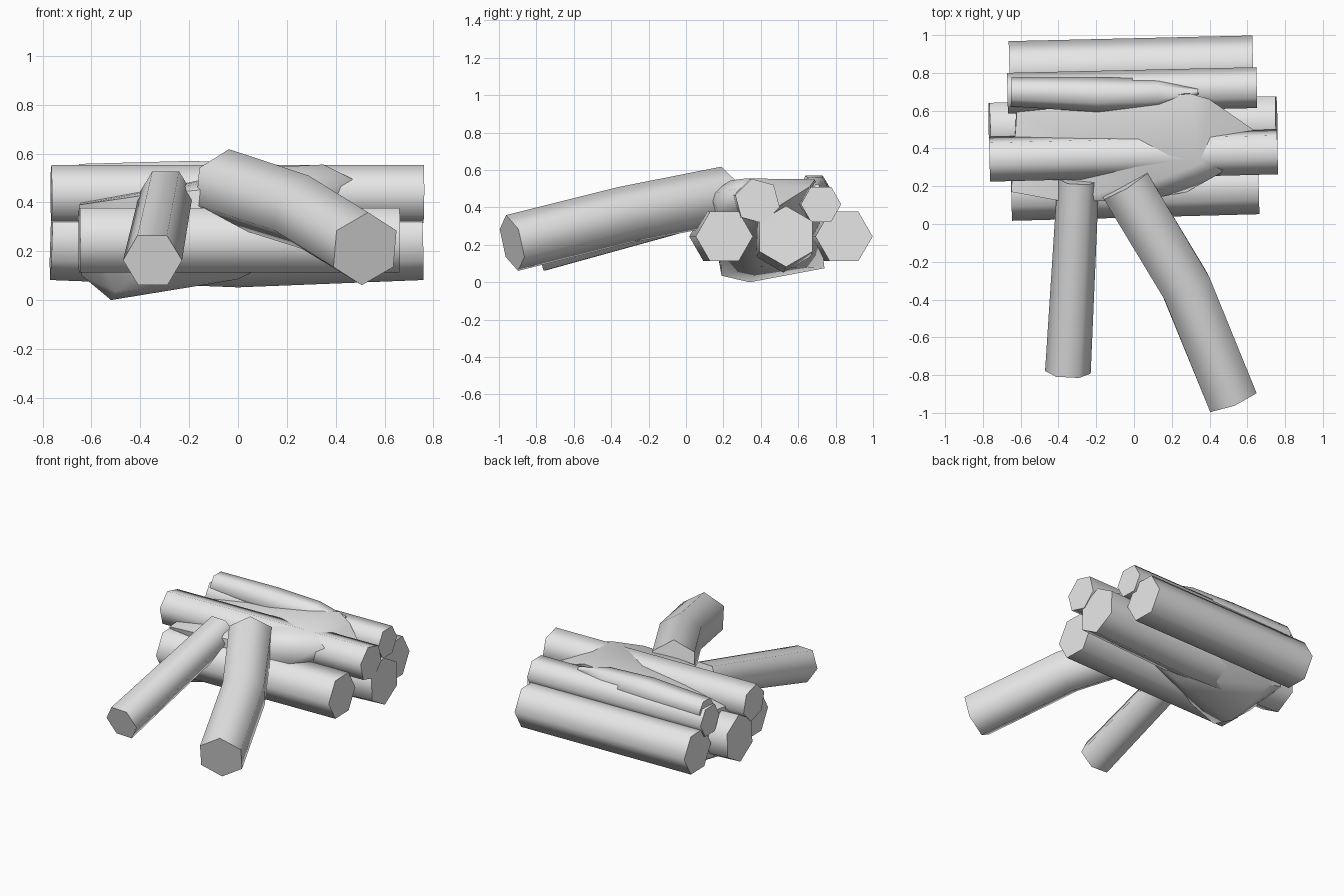
import bpy
import bmesh
from math import radians, cos, sin
from mathutils import Vector

default_cube = bpy.data.objects.get("Cube")
if default_cube:
    bpy.data.objects.remove(default_cube, do_unlink=True)

# One plain grey for every part
GREY = (0.8, 0.8, 0.8, 1.0)
wood = bpy.data.materials.new("plain_grey")
wood.use_nodes = True
wood.diffuse_color = GREY
wood.node_tree.nodes["Principled BSDF"].inputs["Base Color"].default_value = GREY


def finish(name, bm, angle):
    """Turn a bmesh into a shaded, coloured object."""
    bmesh.ops.recalc_face_normals(bm, faces=bm.faces)
    mesh = bpy.data.meshes.new(name)
    bm.to_mesh(mesh)
    bm.free()
    mesh.materials.append(wood)
    obj = bpy.data.objects.new(name, mesh)
    bpy.context.collection.objects.link(obj)
    bpy.ops.object.select_all(action="DESELECT")
    obj.select_set(True)
    bpy.context.view_layer.objects.active = obj
    bpy.ops.object.shade_smooth_by_angle(angle=radians(angle))
    return obj


def log(name, path, radii, roll=0, sides=6):
    """Six-sided log swept along a path, with one radius per point."""
    points = [Vector(p) for p in path]
    bm = bmesh.new()
    rings = []
    for i, centre in enumerate(points):
        before = points[max(i - 1, 0)]
        after = points[min(i + 1, len(points) - 1)]
        tangent = (after - before).normalized()
        side = tangent.cross(Vector((0, 0, 1))).normalized()
        up = side.cross(tangent)
        ring = []
        for k in range(sides):
            a = radians(roll + k * 360 / sides)
            ring.append(bm.verts.new(centre + radii[i] * (cos(a) * side + sin(a) * up)))
        rings.append(ring)
    for lower, upper in zip(rings, rings[1:]):
        for k in range(sides):
            n = (k + 1) % sides
            bm.faces.new((lower[k], lower[n], upper[n], upper[k]))
    bm.faces.new(rings[0])
    bm.faces.new(rings[-1])
    return finish(name, bm, 70)


# Bottom row of the pile
log("bottom_front_log", [(-0.65, 0.17, 0.245), (0.66, 0.205, 0.245)], (0.153, 0.153))
log("bottom_middle_log",
    [(-0.765, 0.5, 0.245), (0, 0.52, 0.22), (0.755, 0.535, 0.245)],
    (0.163, 0.168, 0.163), roll=30)
log("bottom_back_log", [(-0.66, 0.815, 0.245), (0.63, 0.845, 0.245)], (0.153, 0.153))

# Upper row of the pile
log("upper_front_log", [(-0.765, 0.343, 0.434), (0.76, 0.382, 0.434)],
    (0.123, 0.123), roll=15)
log("upper_back_log", [(-0.67, 0.692, 0.417), (0.65, 0.722, 0.417)], (0.108, 0.108))

# Tapered branch lying on top
log("top_branch",
    [(-0.65, 0.7, 0.49), (-0.2, 0.685, 0.49), (0.13, 0.69, 0.49), (0.34, 0.7, 0.51)],
    (0.078, 0.092, 0.08, 0.015))

# Two logs leaning against the front
log("leaning_right_log", [(-0.35, -0.785, 0.163), (-0.295, 0.235, 0.435)], (0.121, 0.11))
log("leaning_left_log",
    [(0.52, -0.93, 0.21), (0.275, -0.33, 0.36), (-0.05, 0.21, 0.465)],
    (0.153, 0.153, 0.155), roll=30)

# Lumpy filling packed between the logs
underside = [(-0.52, 0.34, 0), (-0.5, 0.19, 0.035), (-0.64, 0.38, 0.1),
             (-0.5, 0.74, 0.075), (-0.63, 0.7, 0.13), (0, 0.4, 0.085)]
flanks = [(-0.65, 0.17, 0.39), (-0.38, 0.12, 0.43), (-0.62, 0.6, 0.43),
          (0.05, 0.125, 0.47), (0.28, 0.17, 0.38), (0.63, 0.5, 0.41)]
crown = [(0.15, 0.24, 0.545), (0.35, 0.32, 0.555), (0.46, 0.27, 0.5),
         (0.45, 0.46, 0.5), (0.3, 0.69, 0.55), (0.4, 0.66, 0.51)]
bm = bmesh.new()
for point in underside + flanks + crown:
    bm.verts.new(point)
hull = bmesh.ops.convex_hull(bm, input=bm.verts)
loose = {g for g in hull["geom_interior"] + hull["geom_unused"]
         if isinstance(g, bmesh.types.BMVert)}
bmesh.ops.delete(bm, geom=list(loose), context="VERTS")
finish("packed_filling", bm, 65)
